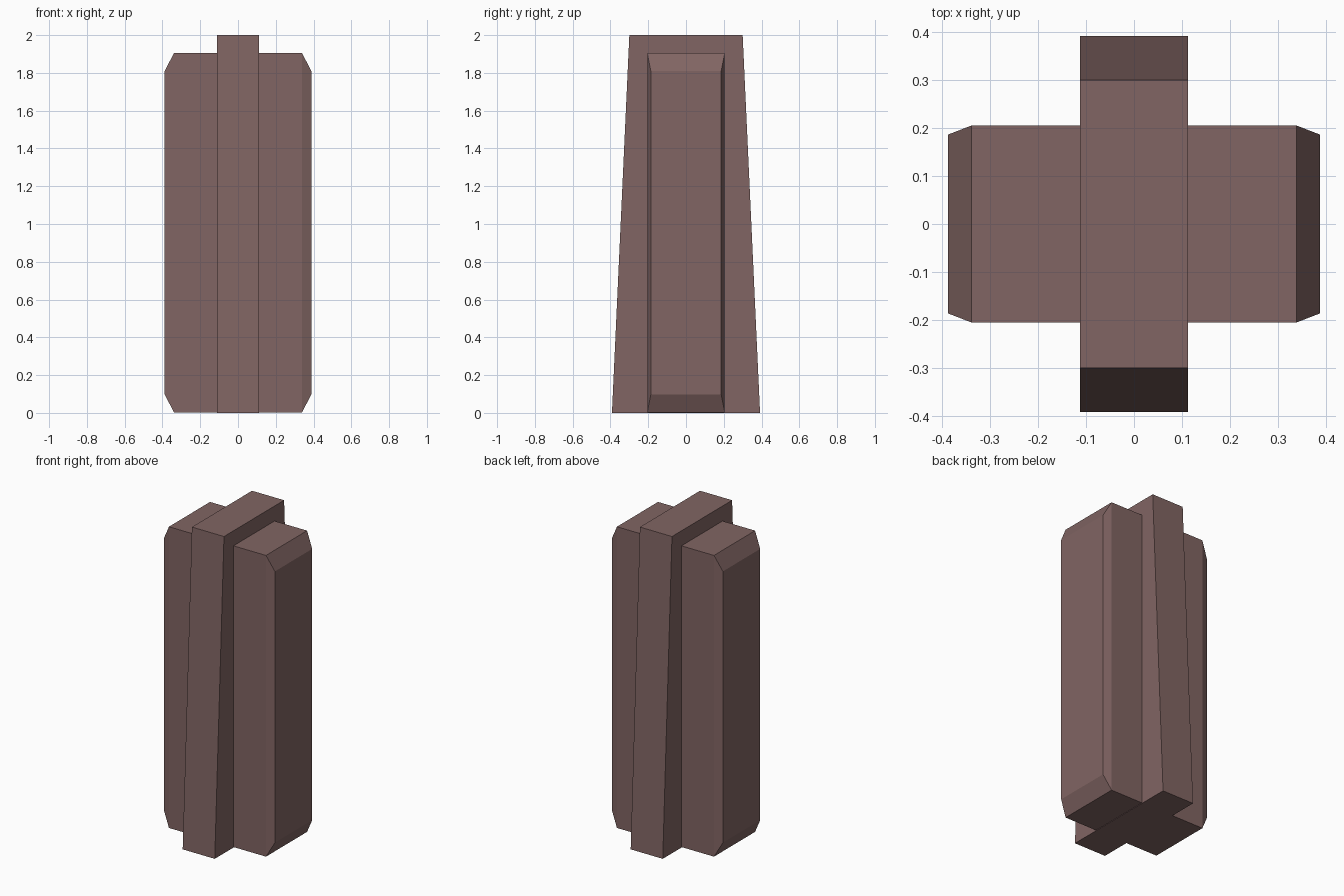
import bpy, bmesh

if "Cube" in bpy.data.objects:
    bpy.data.objects.remove(bpy.data.objects["Cube"])

mat = bpy.data.materials.new("dull_brown")
mat.diffuse_color = (0.22, 0.13, 0.125, 1)
mat.use_nodes = True
mat.node_tree.nodes["Principled BSDF"].inputs["Base Color"].default_value = mat.diffuse_color


def loft(name, rings):
    """Join four-cornered rings into a closed, flat-faced solid."""
    bm = bmesh.new()
    loops = [[bm.verts.new(p) for p in ring] for ring in rings]
    for a, b in zip(loops, loops[1:]):
        for i in range(4):
            j = (i + 1) % 4
            bm.faces.new((a[i], a[j], b[j], b[i]))
    bm.faces.new(loops[0])
    bm.faces.new(loops[-1])
    bmesh.ops.recalc_face_normals(bm, faces=bm.faces[:])
    mesh = bpy.data.meshes.new(name)
    bm.to_mesh(mesh)
    bm.free()
    mesh.materials.append(mat)
    obj = bpy.data.objects.new(name, mesh)
    bpy.context.collection.objects.link(obj)
    return obj


def ring_x(x, y, z0, z1):
    return [(x, -y, z0), (x, y, z0), (x, y, z1), (x, -y, z1)]


def ring_z(z, x, y):
    return [(-x, -y, z), (x, -y, z), (x, y, z), (-x, y, z)]


# Tall middle slab, tapering front and back towards the top
SLAB = 0.112
loft("tapered_slab", [ring_z(0, SLAB, 0.392), ring_z(2, SLAB, 0.30)])

# Side blocks with a chamfered outer face, mirrored left and right
side = loft("side_blocks", [
    ring_x(SLAB, 0.205, 0.003, 1.905),
    ring_x(0.339, 0.205, 0.003, 1.905),
    ring_x(0.388, 0.186, 0.097, 1.81),
])
mirror = side.modifiers.new("mirror", "MIRROR")
mirror.use_axis[0] = True
mirror.use_mirror_merge = False
